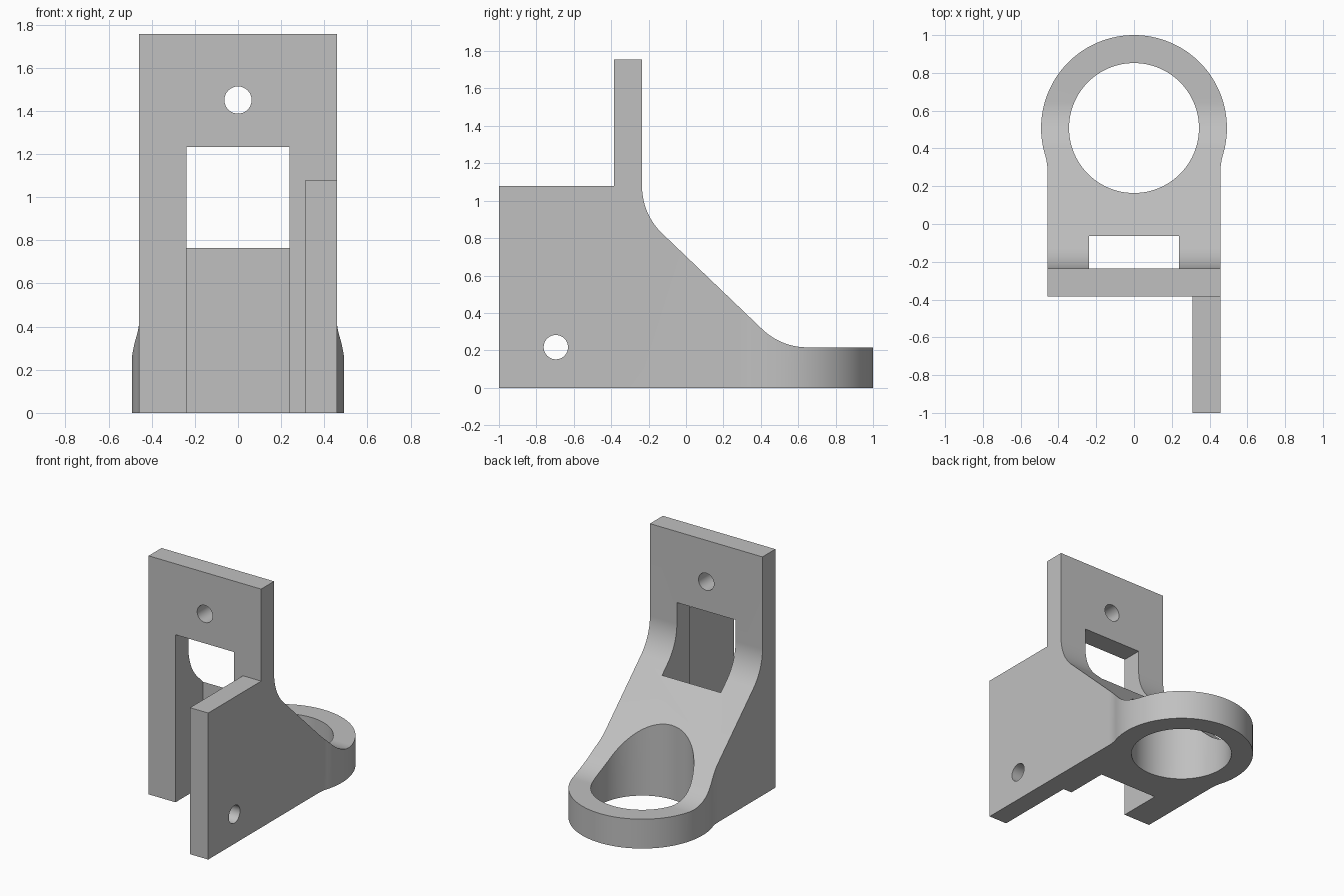
import bpy, bmesh, math
from mathutils import Vector

cube = bpy.data.objects.get("Cube")
if cube:
    bpy.data.objects.remove(cube, do_unlink=True)

grey = bpy.data.materials.new("light_grey")
grey.use_nodes = True
grey.diffuse_color = (0.53, 0.53, 0.53, 1)
grey.node_tree.nodes["Principled BSDF"].inputs["Base Color"].default_value = (0.53, 0.53, 0.53, 1)


def prism(name, outline, axis, lo, hi):
    """Extrude a 2D outline along the given axis from lo to hi."""
    place = {"x": lambda a, b, t: (t, a, b),
             "y": lambda a, b, t: (a, t, b),
             "z": lambda a, b, t: (a, b, t)}[axis]
    bm = bmesh.new()
    rings = [[bm.verts.new(place(p[0], p[1], t)) for p in outline] for t in (lo, hi)]
    for ring in rings:
        bm.faces.new(ring)
    for i in range(len(outline)):
        bm.faces.new((rings[0][i - 1], rings[0][i], rings[1][i], rings[1][i - 1]))
    bmesh.ops.recalc_face_normals(bm, faces=bm.faces)
    mesh = bpy.data.meshes.new(name)
    bm.to_mesh(mesh)
    bm.free()
    mesh.materials.append(grey)
    obj = bpy.data.objects.new(name, mesh)
    bpy.context.collection.objects.link(obj)
    return obj


def box(a0, a1, b0, b1):
    return [(a0, b0), (a1, b0), (a1, b1), (a0, b1)]


def arc(centre, radius, start, end, steps):
    return [(centre[0] + radius * math.cos(start + (end - start) * i / steps),
             centre[1] + radius * math.sin(start + (end - start) * i / steps))
            for i in range(steps + 1)]


def circle(centre, radius, steps=64):
    return arc(centre, radius, 0, math.tau, steps)[:-1]


def rounded(before, corner, after, radius, steps=24):
    """Tangent arc that replaces a corner between two straight runs."""
    p = Vector(corner)
    u = (Vector(before) - p).normalized()
    v = (Vector(after) - p).normalized()
    half = u.angle(v) / 2
    centre = p + (u + v).normalized() * radius / math.sin(half)
    s = p + u * radius / math.tan(half) - centre
    e = p + v * radius / math.tan(half) - centre
    a = math.atan2(s.y, s.x)
    turn = (math.atan2(e.y, e.x) - a + math.pi) % math.tau - math.pi
    return arc(centre, radius, a, a + turn, steps)


def combine(obj, tool, operation):
    tool.hide_render = True
    mod = obj.modifiers.new(operation.lower(), "BOOLEAN")
    mod.operation = operation
    mod.solver = "EXACT"
    mod.object = tool
    bpy.context.view_layer.objects.active = obj
    bpy.ops.object.modifier_apply(modifier=mod.name)
    bpy.data.objects.remove(tool, do_unlink=True)


half_width = 0.458
front, back = -0.385, -0.235
ring_y, ring_outer, ring_inner = 0.508, 0.492, 0.344

# Side profile: upright plate, sloping web and flat ring base
top, upper, lower, end = (back, 1.755), (back, 0.928), (0.509, 0.216), (1.2, 0.216)
profile = [(front, 0), (front, 1.755), top]
profile += rounded(top, upper, lower, 0.35) + rounded(upper, lower, end, 0.35)
profile += [end, (1.2, 0)]
body = prism("bracket_body", profile, "x", -0.6, 0.6)

# Plan outline: straight sides blending into the ring
blend = 0.3
drop = math.sqrt((ring_outer + blend) ** 2 - (half_width + blend) ** 2)
tilt = math.atan2(drop, half_width + blend)
side = [(half_width, -0.5)]
side += arc((half_width + blend, ring_y - drop), blend, math.pi, math.pi - tilt, 10)
side += arc((0, ring_y), ring_outer, -tilt, math.pi / 2, 48)[1:]
plan = side + [(-x, y) for x, y in reversed(side[:-1])]
combine(body, prism("plan_cutter", plan, "z", -0.1, 1.9), "INTERSECT")

# Ring bore, open slot and plate hole
combine(body, prism("bore_cutter", circle((0, ring_y), ring_inner, 96), "z", -0.1, 1.9), "DIFFERENCE")
combine(body, prism("slot_cutter", box(-0.239, 0.239, -0.6, -0.063), "z", -0.1, 1.233), "DIFFERENCE")
combine(body, prism("hole_cutter", circle((0, 1.45), 0.063), "y", -0.6, 0), "DIFFERENCE")

# Side flange with its cross hole
flange = prism("side_flange", box(-1, front, 0, 1.078), "x", 0.31, half_width)
combine(flange, prism("hole_cutter", circle((-0.696, 0.217), 0.065), "x", 0, 0.8), "DIFFERENCE")

for obj in (body, flange):
    bpy.ops.object.select_all(action="DESELECT")
    obj.select_set(True)
    bpy.context.view_layer.objects.active = obj
    bpy.ops.object.shade_smooth_by_angle(angle=math.radians(25))
